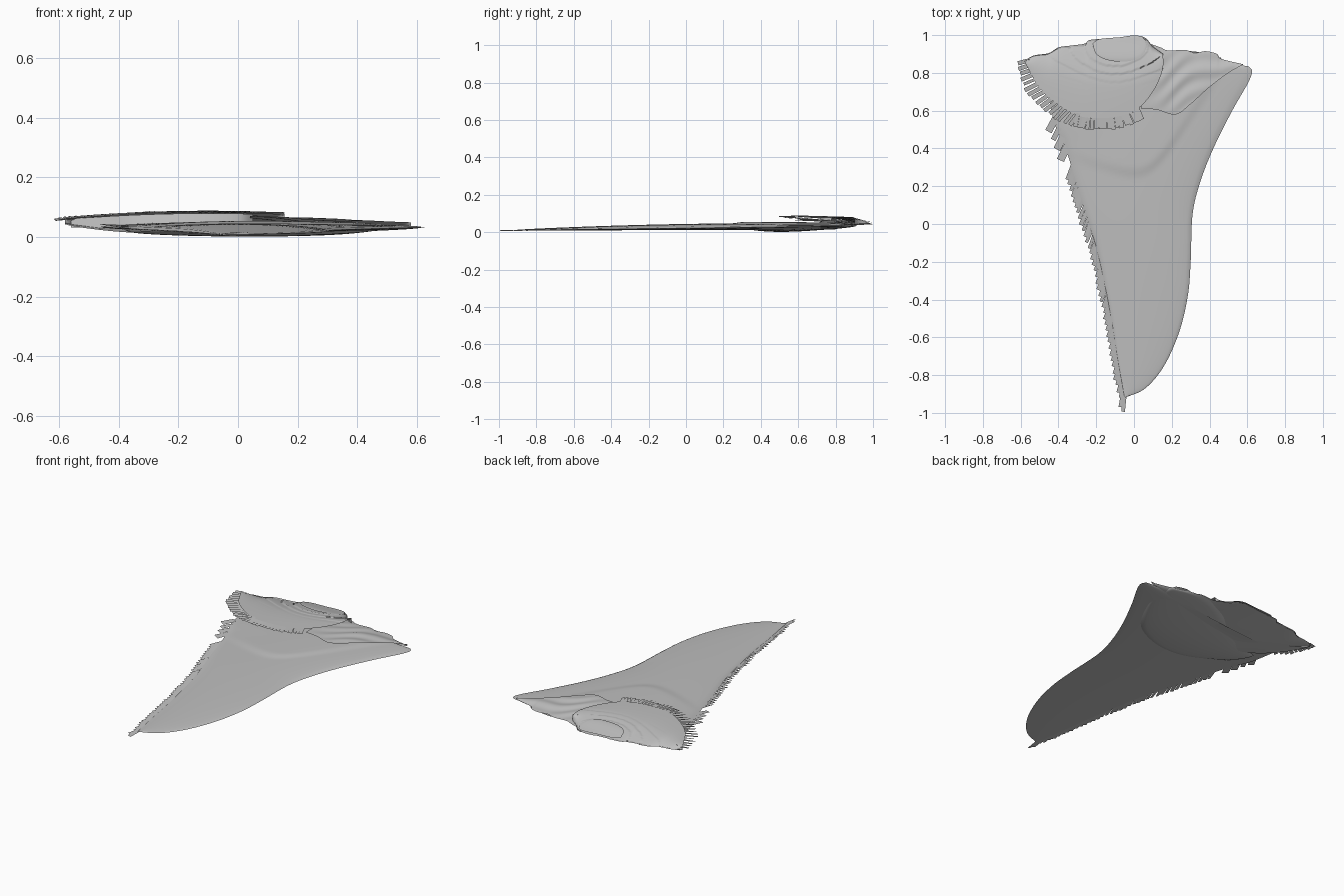
import bpy, bmesh, math, random
from mathutils import Vector

random.seed(4)
if "Cube" in bpy.data.objects:
    bpy.data.objects.remove(bpy.data.objects["Cube"])

grey = bpy.data.materials.new("soft_grey")
grey.use_nodes = True
grey.diffuse_color = (0.52, 0.52, 0.52, 1)
grey.node_tree.nodes["Principled BSDF"].inputs["Base Color"].default_value = (0.52, 0.52, 0.52, 1)


def sampler(points):
    """Smooth curve through points, returned as a function of 0..1 by length."""
    p = [Vector(q) for q in points]
    p = [2 * p[0] - p[1]] + p + [2 * p[-1] - p[-2]]
    fine = []
    for a, b, c, d in zip(p, p[1:], p[2:], p[3:]):
        for k in range(12):
            t = k / 12
            fine.append(0.5 * (2 * b + (c - a) * t + (2 * a - 5 * b + 4 * c - d) * t**2
                               + (3 * b - a - 3 * c + d) * t**3))
    fine.append(p[-2])
    dist = [0]
    for a, b in zip(fine, fine[1:]):
        dist.append(dist[-1] + (b - a).length)

    def at(t):
        s = t * dist[-1]
        i = 0
        while i < len(dist) - 2 and dist[i + 1] < s:
            i += 1
        f = (s - dist[i]) / max(dist[i + 1] - dist[i], 1e-9)
        return fine[i].lerp(fine[i + 1], f)
    return at


def finish(name, bm, smooth=True):
    mesh = bpy.data.meshes.new(name)
    bm.to_mesh(mesh)
    bm.free()
    obj = bpy.data.objects.new(name, mesh)
    bpy.context.collection.objects.link(obj)
    mesh.materials.append(grey)
    if smooth:
        bpy.ops.object.select_all(action='DESELECT')
        obj.select_set(True)
        bpy.context.view_layer.objects.active = obj
        bpy.ops.object.shade_smooth_by_angle(angle=math.radians(40))


def sheet(name, edge_a, edge_b, layers, nu, nv):
    """Skin between two edge curves, one surface for each height rule."""
    a, b = sampler(edge_a), sampler(edge_b)
    bm = bmesh.new()
    for height in layers:
        grid = []
        for i in range(nu + 1):
            u = i / nu
            row = []
            for j in range(nv + 1):
                v = j / nv
                q = a(u).lerp(b(u), v)
                row.append(bm.verts.new((q.x, q.y, height(u, v, q.x, q.y))))
            grid.append(row)
        for r, s in zip(grid, grid[1:]):
            for j in range(nv):
                bm.faces.new((r[j], s[j], s[j + 1], r[j + 1]))
    bmesh.ops.remove_doubles(bm, verts=bm.verts, dist=0.0003)
    bmesh.ops.recalc_face_normals(bm, faces=bm.faces)
    if len(layers) == 1 and sum(f.normal.z for f in bm.faces) < 0:
        bmesh.ops.reverse_faces(bm, faces=bm.faces)
    finish(name, bm)


def fringe(name, path, count, width, length, heading, height):
    """Row of thin strips hanging off an edge."""
    at = sampler(path)
    bm = bmesh.new()
    for i in range(count):
        t = i / (count - 1)
        base = at(t)
        d = heading(t, (at(min(t + 0.02, 1)) - at(max(t - 0.02, 0))).normalized())
        d = (d + Vector((random.uniform(-.06, .06), random.uniform(-.06, .06)))).normalized()
        side = Vector((-d.y, d.x)) * width * random.uniform(0.4, 0.6)
        end = base + d * length(t) * random.uniform(0.85, 1)
        start = base - d * 0.012
        z = height(t)
        corners = [(start - side, z), (start + side, z),
                   (end + side, z - .004), (end - side, z + .002)]
        face = bm.faces.new([bm.verts.new((c.x, c.y, h)) for c, h in corners])
        face.normal_update()
        if face.normal.z < 0:
            face.normal_flip()
    finish(name, bm, False)


def bulge(v, power=0.6):
    return max(math.sin(math.pi * v), 0) ** power


def ramp(t):
    t = min(max(t, 0), 1)
    return t * t * (3 - 2 * t)


# Long tapering blade, with a soft step where the folded layer lies on it
left_edge = [(-.05, -.92), (-.085, -.72), (-.12, -.5), (-.19, -.16), (-.27, .1),
             (-.33, .3), (-.37, .42), (-.42, .53), (-.46, .72)]
right_edge = [(-.05, -.92), (.06, -.87), (.16, -.75), (.24, -.57), (.285, -.38), (.3, -.2),
              (.31, .05), (.35, .22), (.42, .4), (.52, .6), (.615, .77), (.615, .83), (.54, .84)]


def rim(u):
    return .008 + .026 * u


def blade_top(u, v, x, y):
    border = .17 + .62 * (x - .1) + math.hypot(x - .08, .1)
    step = .007 * ramp((y - border) / .07) * bulge(v)
    return rim(u) + .022 * math.sin(math.pi * min(u * .8 + .05, 1)) * bulge(v, .45) + step


sheet("blade", left_edge, right_edge,
      [blade_top, lambda u, v, x, y: rim(u) - .02 * u * bulge(v)], 90, 40)

# Rounded pouch wrapped under the wide end
sheet("lower_pouch",
      [(-.38, .6), (-.32, .51), (-.2, .42), (-.03, .345), (.15, .35), (.32, .44),
       (.43, .6), (.49, .76), (.46, .88)],
      [(-.38, .6), (-.22, .68), (-.1, .75), (.02, .82), (.15, .89), (.3, .915), (.46, .88)],
      [lambda u, v, x, y: .02 + .018 * ramp((y - .45) / .5)
       - .02 * bulge(u, .4) * bulge(v, .4)], 48, 24)

# Folded mantle: concentric creases round an oval opening
mantle_front = [(-.58, .86), (-.5, .72), (-.4, .63), (-.3, .575), (-.2, .56), (-.08, .57),
                (.02, .61), (.1, .7), (.15, .81), (.155, .9)]
mantle_back = [(-.58, .865), (-.53, .892), (-.45, .905), (-.4, .935), (-.33, .945), (-.26, .955),
               (-.23, .975), (-.1, .985), (0, .998), (.06, .985), (.1, .94), (.155, .9)]


def mantle_base(x, v):
    return .042 + .046 * (1 - v**3) * (1 - .5 * min(abs(x + .1) / .5, 1)**2)


def mantle_top(u, v, x, y):
    d = math.hypot((x + .08) / .145, (y - .935) / .068) + .25 * x
    fade = max(0, 1 - abs(d - 1.6) / 1.5)
    crease = (d * 1.6 + .3 * math.sin(x * 14)) % 1
    return mantle_base(x, v) + .005 * fade * (crease - .6)


def under_fold(u, v, x, y):
    low = .01 + .028 * ramp((y - .55) / .45)
    wave = .003 * math.sin(x * 22 + y * 9) * v * (1 - v) * 4
    return .046 + (low - .046) * bulge(u, .3) * (1 - v**6) + wave


sheet("mantle_top", mantle_front, mantle_back, [mantle_top], 110, 60)
sheet("mantle_underside", [(x, y + .04 * (y < .8)) for x, y in mantle_front],
      mantle_back, [under_fold], 60, 24)

# Curved lining that closes the fold behind its front lip
lining = [(-.56, .863), (-.45, .8), (-.33, .74), (-.15, .71), (0, .73), (.05, .77)]
sheet("mantle_lining", lining, [(x, y + .01) for x, y in lining],
      [lambda u, v, x, y: .034 + (mantle_base(x, .35) - .041) * (v - .1 * (1 - v))], 30, 8)

# Flattened oval opening at the back of the mantle
sheet("oval_opening",
      [(-.22, .955), (-.2, .9), (-.14, .868), (-.05, .86), (.03, .88), (.065, .93), (.06, .975)],
      [(-.22, .955), (-.19, .977), (-.14, .984), (-.08, .988), (0, .996), (.04, .99), (.06, .975)],
      [lambda u, v, x, y: .082 - .03 * ramp((y - .84) / .17) + .003 * bulge(v, .4) * bulge(u, .4)],
      30, 14)


# Creased side fold
def side_top(u, v, x, y):
    crease = .004 * math.sin((y - .55 * x) * 55 + 2 * math.sin(x * 16)) * bulge(u) * bulge(v)
    return .04 + .03 * (1 - v * v) * (1 - .7 * u) + crease


side_back = [(.04, .97), (.14, .935), (.18, .918), (.27, .922), (.32, .905), (.38, .915),
             (.44, .9), (.46, .875), (.58, .845)]
sheet("side_fold",
      [(.04, .61), (.12, .605), (.22, .58), (.3, .635), (.4, .725), (.5, .8), (.58, .845)],
      side_back, [side_top], 60, 36)
sheet("side_fold_underside",
      [(.04, .64), (.2, .63), (.35, .72), (.5, .82), (.58, .845)],
      side_back, [lambda u, v, x, y: .04 - .02 * bulge(u) * (1 - v**3)], 30, 12)

# Fringes along the straight edge and round the mantle
fringe("blade_fringe", left_edge[:6], 40, .02, lambda t: .07 + .015 * (t < .03),
       lambda t, d: Vector((-.36 * min(.2 + t * 5, 1), -.93)), lambda t: .009 + .018 * t)
fringe("shoulder_fringe", [(-.36, .4), (-.385, .46), (-.42, .55)], 4, .034, lambda t: .07,
       lambda t, d: Vector((-.45, -.8)), lambda t: .032 + .01 * t)
fringe("mantle_side_fringe", mantle_front[:4], 16, .019, lambda t: .042 + .035 * min(t * 3, 1),
       lambda t, d: Vector((-.9 + .35 * t, -.2 - .55 * t)), lambda t: .058 + .024 * t)
fringe("mantle_front_fringe", mantle_front[3:7], 17, .021, lambda t: .065,
       lambda t, d: Vector((d.y, -d.x)), lambda t: .085)
